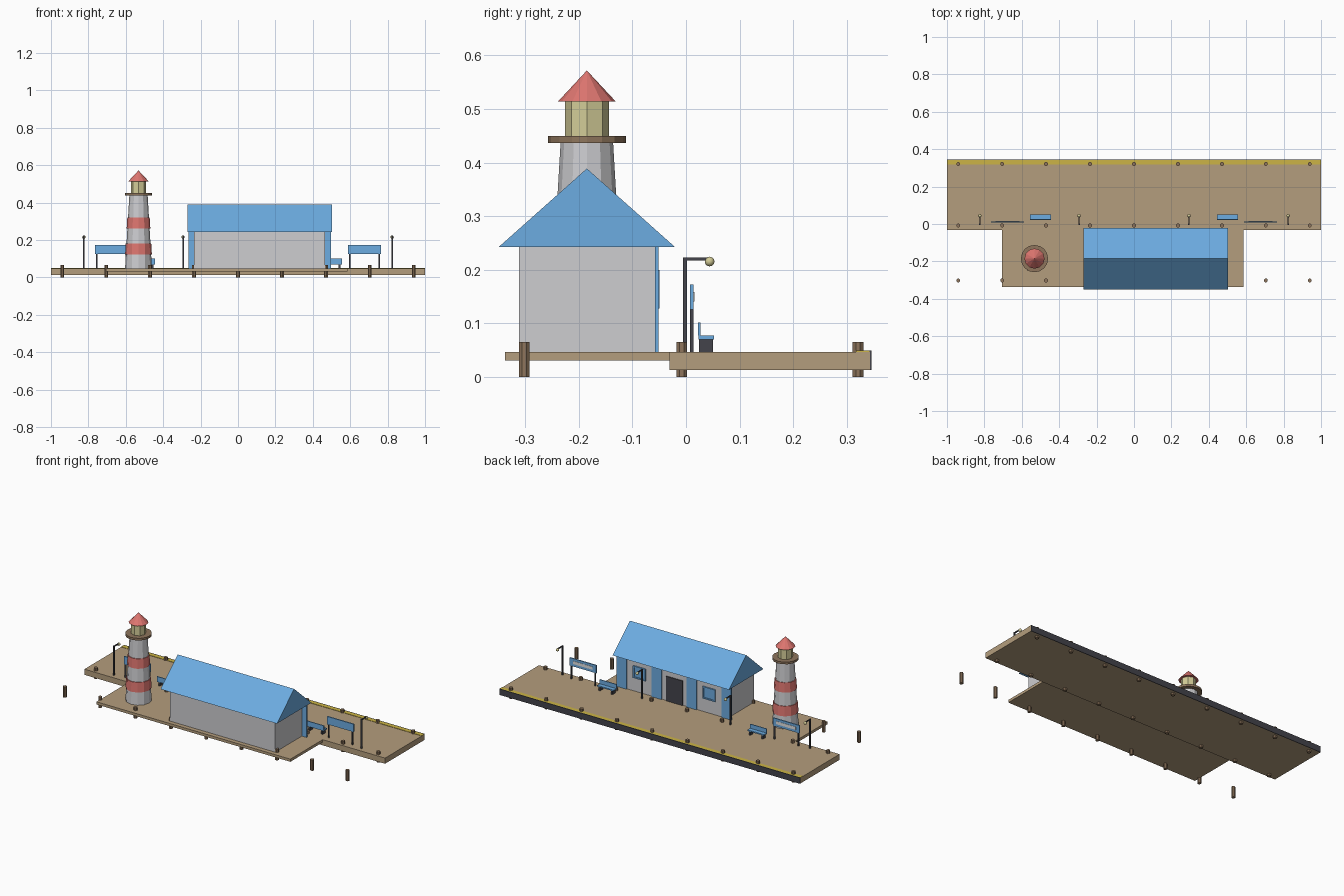
import bpy, bmesh
from math import pi

cube = bpy.data.objects.get("Cube")
if cube:
    bpy.data.objects.remove(cube, do_unlink=True)


def material(name, *rgb):
    lin = [((c / 255 + 0.055) / 1.055) ** 2.4 for c in rgb] + [1]
    m = bpy.data.materials.new(name)
    m.use_nodes = True
    m.diffuse_color = lin
    m.node_tree.nodes["Principled BSDF"].inputs["Base Color"].default_value = lin
    return m


BLUE = material("sky blue paint", 108, 172, 225)
GREY = material("pale grey wall", 205, 205, 208)
RED = material("coral red paint", 222, 118, 112)
TAN = material("tan planks", 180, 157, 125)
BROWN = material("brown timber", 142, 117, 92)
DARK = material("dark iron", 68, 68, 75)
YELLOW = material("yellow line", 204, 180, 70)
GLOW = material("pale yellow glass", 212, 205, 152)
WHITE = material("sign white", 225, 225, 225)


def finish(name, bm, mat):
    mesh = bpy.data.meshes.new(name)
    bmesh.ops.recalc_face_normals(bm, faces=bm.faces)
    bm.to_mesh(mesh)
    bm.free()
    mesh.materials.append(mat)
    ob = bpy.data.objects.new(name, mesh)
    bpy.context.collection.objects.link(ob)
    return ob


def box(name, mat, x, y, z):
    """Box from (min, max) ranges on each axis."""
    bm = bmesh.new()
    for v in bmesh.ops.create_cube(bm, size=1)["verts"]:
        v.co = [r[0] if c < 0 else r[1] for c, r in zip(v.co, (x, y, z))]
    return finish(name, bm, mat)


def around(c, width):
    return (c - width / 2, c + width / 2)


def drum(name, mat, x, y, z0, z1, r0, r1, sides, turn=0.0):
    """Tapered prism; a zero top radius makes a cone."""
    bm = bmesh.new()
    res = bmesh.ops.create_cone(bm, cap_ends=True, segments=sides,
                                radius1=r0, radius2=r1, depth=z1 - z0)
    bmesh.ops.remove_doubles(bm, verts=res["verts"], dist=1e-5)
    ob = finish(name, bm, mat)
    ob.location = (x, y, (z0 + z1) / 2)
    ob.rotation_euler.z = turn
    return ob


DECK = 0.047

# Platform and the lower wing under the buildings
box("platform_deck", TAN, (-1, 1), (-0.031, 0.343), (0.013, DECK))
box("wing_deck", TAN, (-0.705, 0.585), (-0.338, -0.031), (0.031, DECK))
box("platform_edge", DARK, (-1, 1), (0.342, 0.346), (0.013, 0.049))
box("safety_line", YELLOW, (-1, 1), (0.317, 0.342), (DECK, 0.049))

# Three rows of piles
for y in (-0.302, -0.008, 0.321):
    for i in range(-4, 5):
        drum("pile", BROWN, i * 0.235, y, 0, 0.065, 0.0108, 0.0108, 8, pi / 8)

# Station house
HX, HY, EAVE = 0.116, -0.185, 0.243
box("house_walls", GREY, around(HX, 0.7), (-0.312, -0.057), (DECK, EAVE))
for k in (-3, -1, 1, 3):
    box("wall_pilaster", BLUE, around(HX + k * 0.116, 0.066),
        (-0.058, -0.051), (DECK, EAVE))
box("door", DARK, around(HX, 0.11), (-0.058, -0.052), (DECK, 0.195))
for s in (-1, 1):
    wx = HX + s * 0.232
    box("window_pane", BLUE, around(wx, 0.07), (-0.058, -0.053), (0.132, 0.196))
    for e in (-1, 1):
        box("window_side_frame", BLUE, around(wx + e * 0.037, 0.008),
            (-0.058, -0.049), (0.128, 0.2))
        box("window_cross_frame", BLUE, around(wx, 0.082), (-0.058, -0.049),
            around(0.164 + e * 0.032, 0.008))

# Solid gable roof: a triangle extruded along x
bm = bmesh.new()
profile = [(HY - 0.164, EAVE), (HY + 0.164, EAVE), (HY, 0.389)]
end = bm.faces.new([bm.verts.new((HX - 0.387, y, z)) for y, z in profile])
out = bmesh.ops.extrude_face_region(bm, geom=[end], use_keep_orig=True)
for v in out["geom"]:
    if isinstance(v, bmesh.types.BMVert):
        v.co.x += 0.774
finish("house_roof", bm, BLUE)

# Lighthouse
LX, LY, TOP = -0.532, -0.185, 0.437


def tower_radius(z):
    return 0.072 - 0.023 * (z - DECK) / (TOP - DECK)


drum("tower", GREY, LX, LY, DECK, TOP, tower_radius(DECK), tower_radius(TOP), 12)
for z0, z1 in ((0.123, 0.182), (0.262, 0.32)):
    drum("tower_band", RED, LX, LY, z0, z1,
         tower_radius(z0) + 0.004, tower_radius(z1) + 0.004, 12)
drum("gallery", BROWN, LX, LY, TOP, 0.45, 0.0727, 0.0727, 16)
drum("lantern_room", GLOW, LX, LY, 0.45, 0.514, 0.041, 0.041, 8)
drum("lantern_roof", RED, LX, LY, 0.514, 0.572, 0.054, 0, 12)

# Lamp posts
for x in (-0.824, -0.294, 0.294, 0.824):
    box("lamp_post", DARK, around(x, 0.008), (-0.006, 0.002), (DECK, 0.223))
    box("lamp_arm", DARK, around(x, 0.006), (0.002, 0.042), (0.217, 0.223))
    bm = bmesh.new()
    bmesh.ops.create_uvsphere(bm, u_segments=12, v_segments=8, radius=0.009)
    for f in bm.faces:
        f.smooth = True
    globe = finish("lamp_globe", bm, GLOW)
    globe.location = (x, 0.044, 0.2155)

# Benches and sign boards on both halves of the platform
for s in (-1, 1):
    bx, sx = s * 0.5, s * 0.676
    box("bench_seat", BLUE, around(bx, 0.11), (0.023, 0.052), (0.07, 0.077))
    box("bench_back", BLUE, around(bx, 0.11), (0.022, 0.027), (0.077, 0.102))
    box("sign_board", BLUE, around(sx, 0.177), (0.007, 0.014), (0.126, 0.173))
    box("sign_panel", WHITE, around(sx, 0.13), (0.014, 0.0155), (0.141, 0.159))
    for e in (-1, 1):
        box("bench_leg", DARK, around(bx + e * 0.042, 0.01),
            (0.024, 0.05), (DECK, 0.07))
        box("sign_post", DARK, around(sx + e * 0.079, 0.007),
            (0.007, 0.014), (DECK, 0.126))
